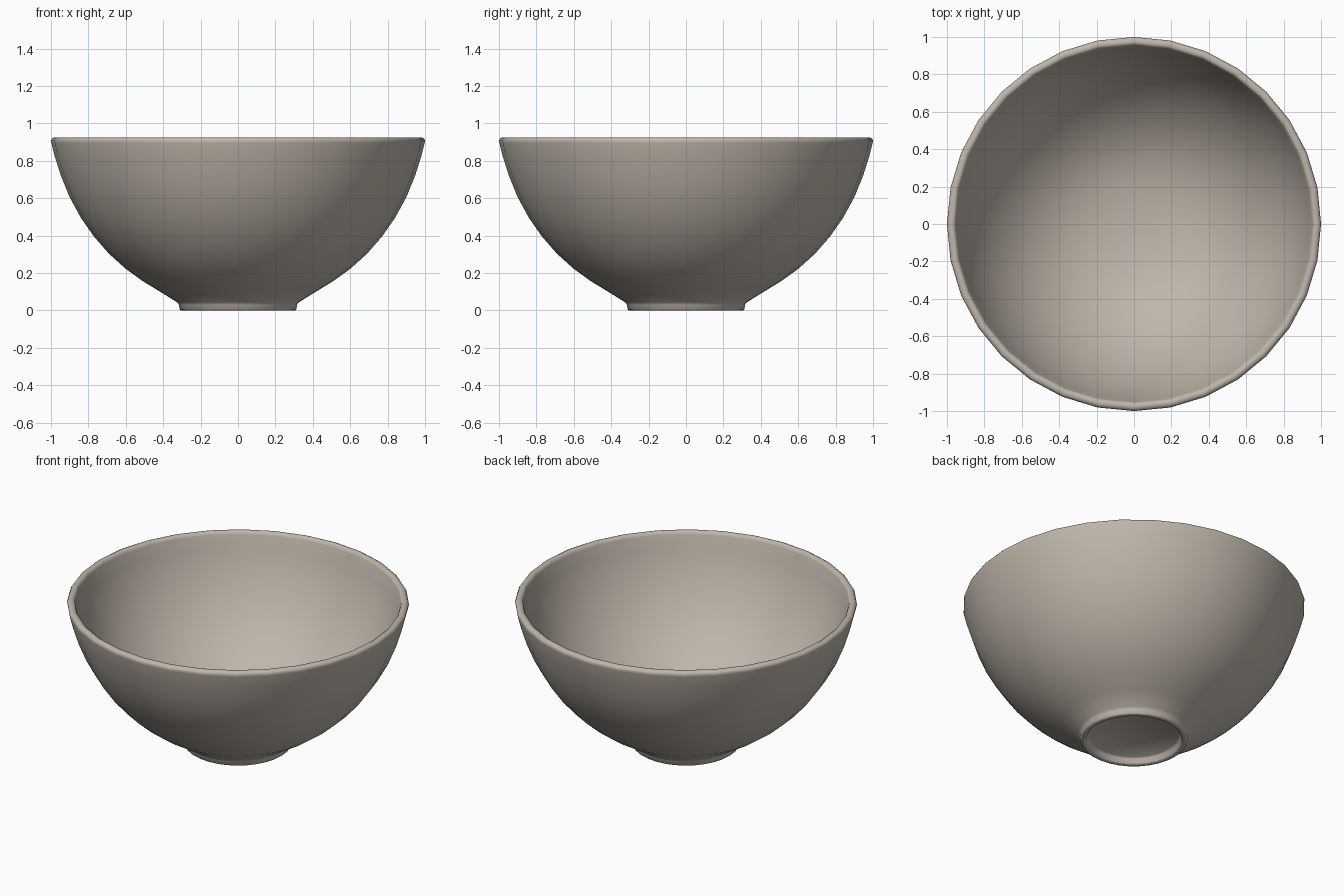
import bpy, bmesh, math

if "Cube" in bpy.data.objects:
    bpy.data.objects.remove(bpy.data.objects["Cube"])

SIDES = 32

# Half cross-section (radius, height): underside -> foot ring -> outer wall -> rim -> inside
profile = [
    (0.0, 0.04), (0.262, 0.04), (0.272, 0.032), (0.277, 0.008), (0.285, 0.0),
    (0.305, 0.0), (0.313, 0.006), (0.315, 0.03), (0.325, 0.043),
    (0.42, 0.102), (0.51, 0.157), (0.60, 0.222), (0.69, 0.303), (0.77, 0.395),
    (0.84, 0.495), (0.90, 0.605), (0.947, 0.72), (0.98, 0.825), (0.998, 0.895),
    (1.0, 0.908), (0.994, 0.919), (0.982, 0.925),
    (0.968, 0.925), (0.958, 0.918), (0.953, 0.905),
    (0.935, 0.825), (0.902, 0.725), (0.855, 0.615), (0.797, 0.51), (0.728, 0.415),
    (0.65, 0.328), (0.56, 0.25), (0.46, 0.184), (0.35, 0.133), (0.23, 0.101),
    (0.11, 0.087), (0.0, 0.083),
]

# Bowl: spin the cross-section around z
bm = bmesh.new()
rings = []
for r, z in profile:
    if r == 0:
        rings.append([bm.verts.new((0, 0, z))] * SIDES)
    else:
        rings.append([bm.verts.new((r * math.cos(2 * math.pi * i / SIDES),
                                    r * math.sin(2 * math.pi * i / SIDES), z))
                      for i in range(SIDES)])
for a, b in zip(rings, rings[1:]):
    for i in range(SIDES):
        j = (i + 1) % SIDES
        bm.faces.new(list(dict.fromkeys((a[i], a[j], b[j], b[i]))))
bmesh.ops.recalc_face_normals(bm, faces=bm.faces)
mesh = bpy.data.meshes.new("bowl")
bm.to_mesh(mesh)
bm.free()
bowl = bpy.data.objects.new("bowl", mesh)
bpy.context.collection.objects.link(bowl)

# Warm grey ceramic
mat = bpy.data.materials.new("warm_grey_ceramic")
mat.diffuse_color = (0.52, 0.47, 0.405, 1)
mat.use_nodes = True
mat.node_tree.nodes["Principled BSDF"].inputs["Base Color"].default_value = mat.diffuse_color
mesh.materials.append(mat)

bpy.context.view_layer.objects.active = bowl
bowl.select_set(True)
bpy.ops.object.shade_smooth_by_angle(angle=math.radians(60))
